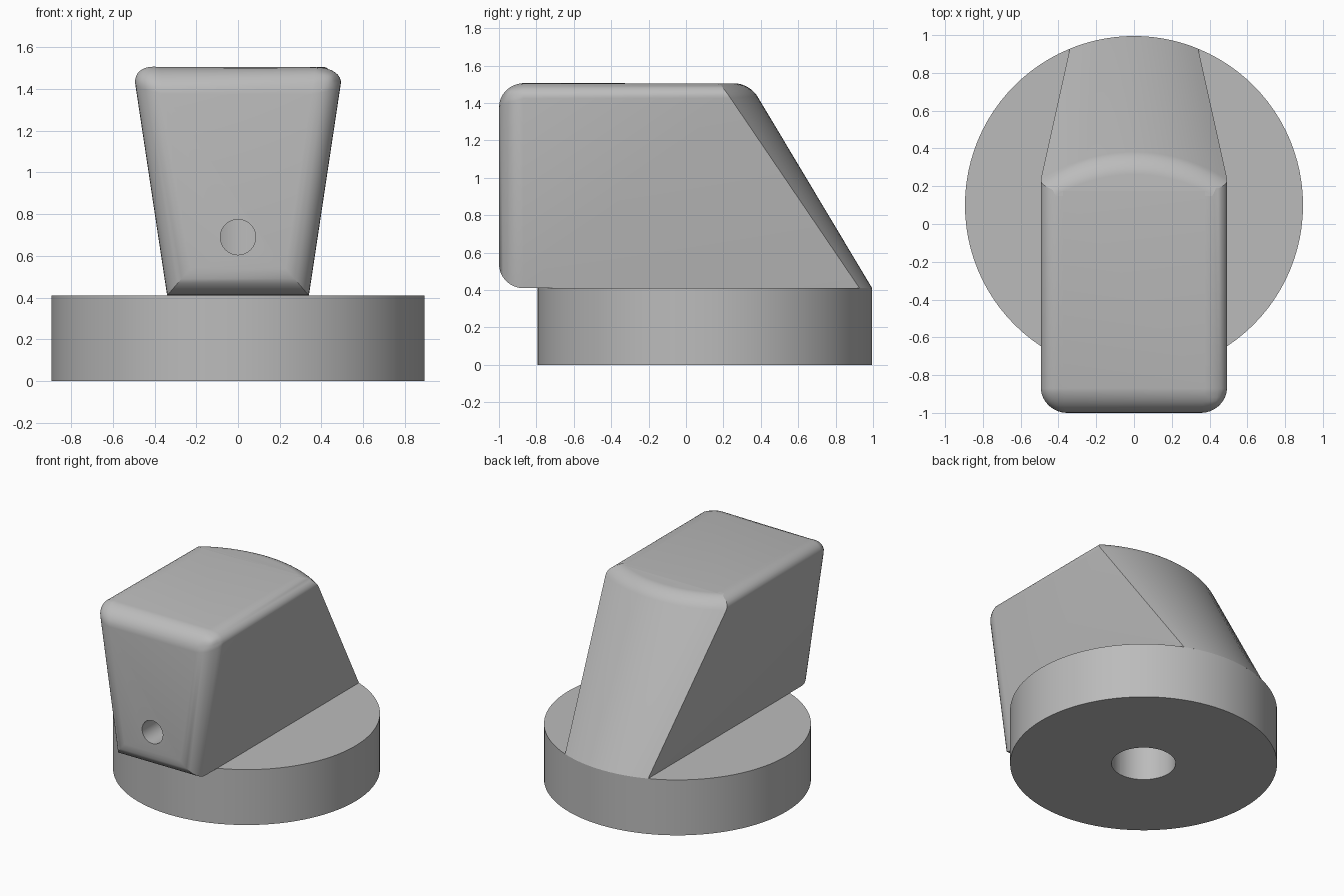
import bpy, bmesh, math
from mathutils import Matrix, Vector

if "Cube" in bpy.data.objects:
    bpy.data.objects.remove(bpy.data.objects["Cube"], do_unlink=True)

# Main sizes
BASE_R, BASE_Y, BASE_H, TOP = 0.895, 0.1, 0.41, 1.505
HALF_LOW, HALF_HIGH = 0.34, 0.505
LEAN = 0.598 * (TOP - BASE_H)
BORE_R, BORE_TOP = 0.215, 1.0
ROUND = 0.13
ARC = 20

grey = bpy.data.materials.new("plain grey")
grey.use_nodes = True
grey.diffuse_color = (0.5, 0.5, 0.5, 1)
grey.node_tree.nodes["Principled BSDF"].inputs["Base Color"].default_value = (0.5, 0.5, 0.5, 1)


def add_object(name, bm):
    bmesh.ops.recalc_face_normals(bm, faces=bm.faces[:])
    mesh = bpy.data.meshes.new(name)
    bm.to_mesh(mesh)
    bm.free()
    mesh.materials.append(grey)
    obj = bpy.data.objects.new(name, mesh)
    bpy.context.collection.objects.link(obj)
    return obj


def cylinder(name, radius, start, end, sides):
    start, end = Vector(start), Vector(end)
    axis = end - start
    turn = axis.to_track_quat("Z", "Y").to_matrix().to_4x4()
    bm = bmesh.new()
    bmesh.ops.create_cone(bm, cap_ends=True, segments=sides, radius1=radius, radius2=radius,
                          depth=axis.length, matrix=Matrix.Translation((start + end) / 2) @ turn)
    return add_object(name, bm)


def select_only(obj):
    bpy.ops.object.select_all(action="DESELECT")
    obj.select_set(True)
    bpy.context.view_layer.objects.active = obj


def cut(obj, cutter):
    select_only(obj)
    mod = obj.modifiers.new("hole", "BOOLEAN")
    mod.operation, mod.solver, mod.object = "DIFFERENCE", "EXACT", cutter
    bpy.ops.object.modifier_apply(modifier=mod.name)


def outline(half, z, shift):
    """Plan outline: two front corners, then the curved back from left to right."""
    points = [(-half, -1, z), (half, -1, z)]
    for i in range(ARC + 1):
        x = half * (1 - 2 * i / ARC)
        points.append((x, BASE_Y + math.sqrt(BASE_R ** 2 - x * x) - shift, z))
    return points


# Grip: tapered block with a leaning, curved back
bm = bmesh.new()
low = [bm.verts.new(p) for p in outline(HALF_LOW, BASE_H, 0)]
high = [bm.verts.new(p) for p in outline(HALF_HIGH, TOP, LEAN)]
bm.faces.new(low)
bm.faces.new(high)
count = len(low)
for i in range(count):
    j = (i + 1) % count
    bm.faces.new((low[i], low[j], high[j], high[i]))

# Round the top rim, the front uprights and the front lower edge
weight = bm.edges.layers.float.new("bevel_weight_edge")
for i in range(count):
    back = 2 <= i < count - 1
    bm.edges.get((high[i], high[(i + 1) % count]))[weight] = 0.6 if back else 1
for pair in ((low[0], high[0]), (low[1], high[1]), (low[0], low[1])):
    bm.edges.get(pair)[weight] = 1
grip = add_object("grip", bm)
select_only(grip)
bevel = grip.modifiers.new("rounding", "BEVEL")
bevel.limit_method, bevel.offset_type = "WEIGHT", "OFFSET"
bevel.width, bevel.segments, bevel.use_clamp_overlap = ROUND, 8, False
bpy.ops.object.modifier_apply(modifier=bevel.name)

# Round base, shaft bore and set screw hole
base = cylinder("base", BASE_R, (0, BASE_Y, 0), (0, BASE_Y, BASE_H), 96)
bore = cylinder("bore_cutter", BORE_R, (0, BASE_Y, -0.1), (0, BASE_Y, BORE_TOP), 48)
screw = cylinder("screw_cutter", 0.085, (0, -1.1, 0.69), (0, BASE_Y, 0.69), 32)
cut(base, bore)
cut(grip, bore)
cut(grip, screw)
for cutter in (bore, screw):
    bpy.data.objects.remove(cutter, do_unlink=True)

for obj in (base, grip):
    select_only(obj)
    bpy.ops.object.shade_smooth_by_angle(angle=math.radians(25))
